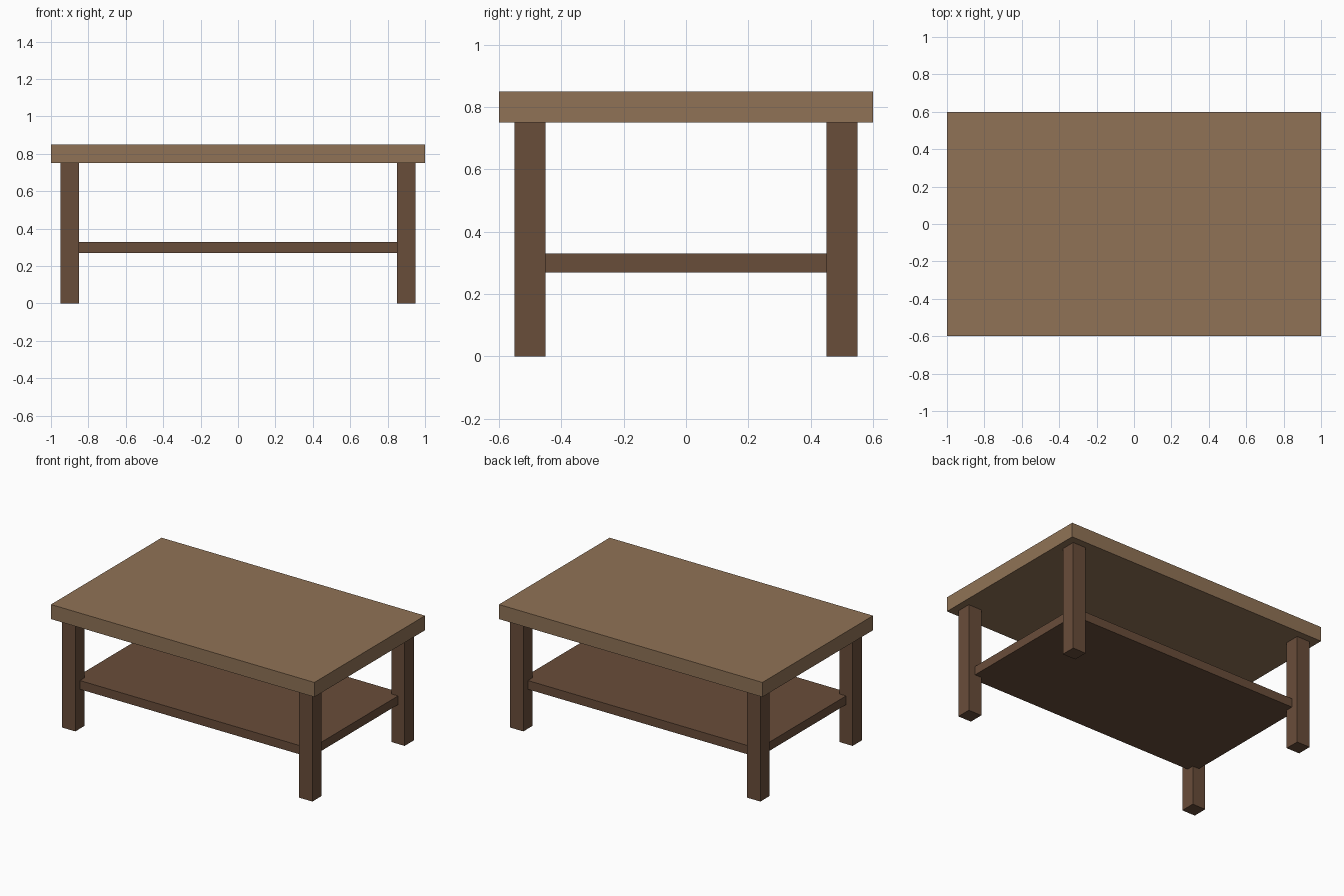
import bpy

if "Cube" in bpy.data.objects:
    bpy.data.objects.remove(bpy.data.objects["Cube"])


def material(name, rgb):
    m = bpy.data.materials.new(name)
    m.diffuse_color = (*rgb, 1.0)
    m.use_nodes = True
    m.node_tree.nodes["Principled BSDF"].inputs["Base Color"].default_value = m.diffuse_color
    return m


def box(name, size, centre, mat):
    bpy.ops.mesh.primitive_cube_add(size=1, location=centre)
    ob = bpy.context.object
    ob.name = name
    ob.scale = size
    bpy.ops.object.transform_apply(location=False, rotation=False, scale=True)
    ob.data.materials.append(mat)
    return ob


light_wood = material("light wood", (0.279, 0.171, 0.093))
dark_wood = material("dark wood", (0.141, 0.074, 0.042))

# Thick tabletop
box("tabletop", (2.0, 1.2, 0.1), (0, 0, 0.8), light_wood)

# Lower shelf, its corners let into the middle of each leg
box("shelf", (1.8, 1.0, 0.06), (0, 0, 0.3), dark_wood)

# Four square legs
for side, x in (("left", -0.9), ("right", 0.9)):
    for end, y in (("front", -0.5), ("back", 0.5)):
        box(f"{end}_{side}_leg", (0.1, 0.1, 0.75), (x, y, 0.375), dark_wood)
